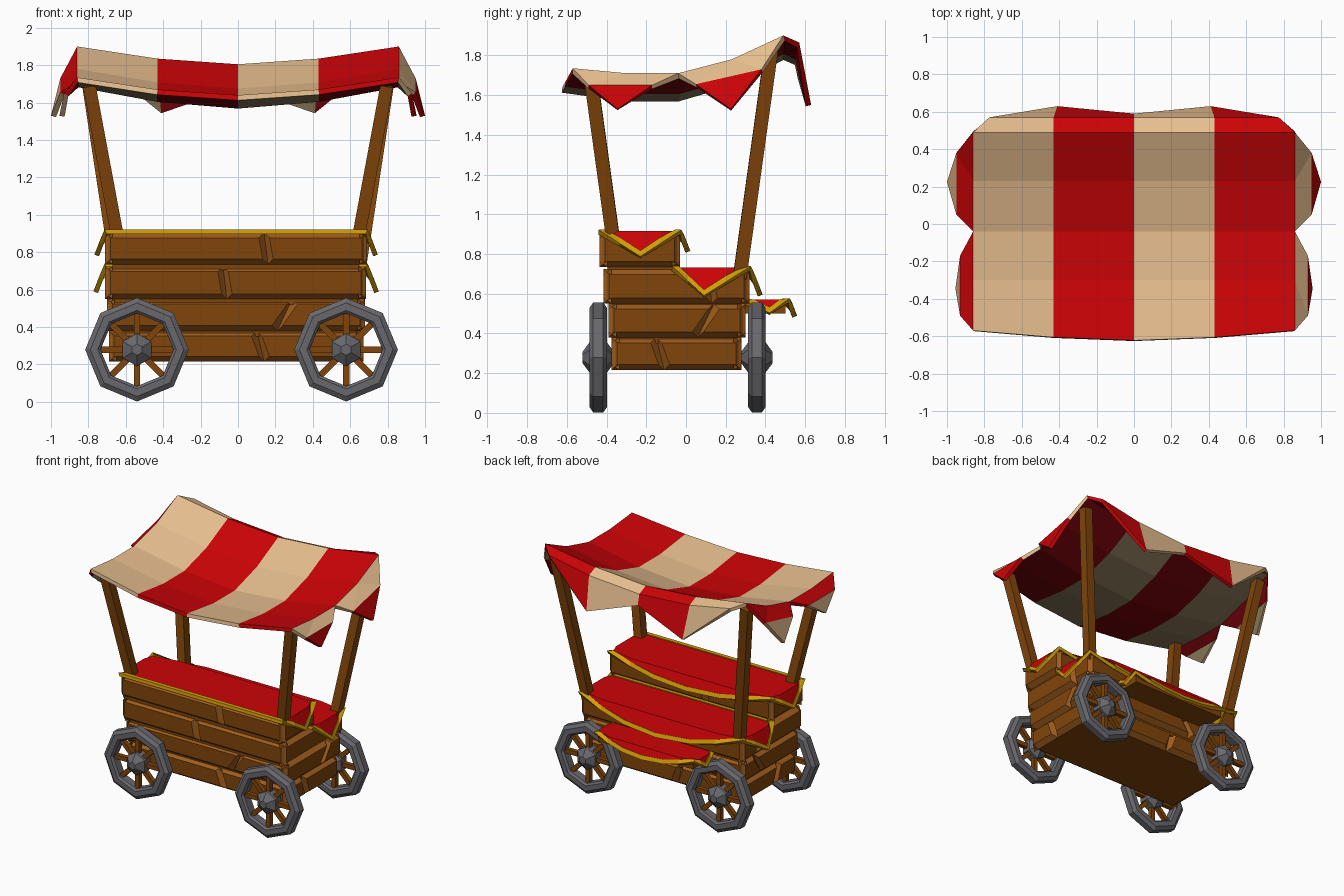
import bpy, bmesh, math
from mathutils import Vector

if "Cube" in bpy.data.objects:
    bpy.data.objects.remove(bpy.data.objects["Cube"])


def mat(name, r, g, b):
    m = bpy.data.materials.new(name)
    m.diffuse_color = (r, g, b, 1)
    m.use_nodes = True
    m.node_tree.nodes["Principled BSDF"].inputs["Base Color"].default_value = m.diffuse_color
    return m


WOOD = mat("brown wood", .22, .06, .003)
LIGHT = mat("worn light wood", .35, .11, .012)
RED = mat("red cloth", .6, .001, .002)
CREAM = mat("cream cloth", .82, .53, .28)
DARK_RED = mat("red cloth underside", .18, .001, .003)
DARK_CREAM = mat("cream cloth underside", .25, .19, .10)
GOLD = mat("gold trim", .66, .34, .002)
GREY = mat("grey iron", .14, .14, .155)


def build(name, verts, faces, mats, idx=None, thick=0, under=0, offset=-1):
    """Mesh object from points and faces; thick makes it a sheet with its top side outward."""
    bm = bmesh.new()
    vs = [bm.verts.new(v) for v in verts]
    for i, f in enumerate(faces):
        bm.faces.new([vs[k] for k in f]).material_index = idx[i] if idx else 0
    bmesh.ops.remove_doubles(bm, verts=bm.verts, dist=1e-4)
    bmesh.ops.delete(bm, geom=[v for v in bm.verts if not v.link_faces], context='VERTS')
    bmesh.ops.recalc_face_normals(bm, faces=bm.faces)
    if thick and sum(f.normal.z * f.calc_area() for f in bm.faces) < 0:
        bmesh.ops.reverse_faces(bm, faces=bm.faces)
    me = bpy.data.meshes.new(name)
    bm.to_mesh(me)
    bm.free()
    for m in mats:
        me.materials.append(m)
    ob = bpy.data.objects.new(name, me)
    bpy.context.collection.objects.link(ob)
    if thick:
        s = ob.modifiers.new("thickness", 'SOLIDIFY')
        s.thickness, s.offset, s.material_offset = thick, offset, under
    return ob


HEX = [(0, 3, 2, 1), (4, 5, 6, 7), (0, 1, 5, 4), (1, 2, 6, 5), (2, 3, 7, 6), (3, 0, 4, 7)]


def box(name, x0, x1, y0, y1, z0, z1, m=WOOD):
    v = [(x, y, z) for z in (z0, z1) for x, y in ((x0, y0), (x1, y0), (x1, y1), (x0, y1))]
    return build(name, v, HEX, [m])


def beam(name, a, b, w, m=WOOD, side=Vector((0, 1, 0))):
    """Square bar from a to b."""
    a, b = Vector(a), Vector(b)
    u = side.cross(b - a).normalized() * w / 2
    t = (b - a).cross(u).normalized() * w / 2
    v = [p + i * u + j * t for p in (a, b) for i, j in ((-1, -1), (1, -1), (1, 1), (-1, 1))]
    return build(name, v, HEX, [m])


# --- Body: four rows of bevelled planks around solid cores
D, B = .04, .028


def plank(name, origin, u, n, ends, z0, z1):
    """Plank with worn light bevels; ends = (left low, left high, right low, right high)."""
    a, b, c, d = ends
    base = ((a, z0), (c, z0), (d, z1), (b, z1))
    face = ((a + B, z0 + B), (c - B, z0 + B), (d - B, z1 - B), (b + B, z1 - B))
    v = [origin + u * s + Vector((0, 0, z)) - n * D for s, z in base]
    v += [origin + u * s + Vector((0, 0, z)) for s, z in face]
    build(name, v, HEX, [WOOD, LIGHT], [0, 0, 1, 1, 1, 1])


ROWS = [  # z0, z1, x0, x1, y0, y1, front break, side break, slant
    (.215, .38, -.69, .67, -.375, .28, .12, -.13, .02),
    (.38, .55, -.70, .68, -.39, .30, .25, .10, -.04),
    (.55, .725, -.71, .685, -.415, .32, -.07, .12, .01),
    (.735, .905, -.71, .69, -.435, -.03, .15, None, .01)]
for r, (z0, z1, x0, x1, y0, y1, bx, by, sl) in enumerate(ROWS):
    box(f"body_core_{r}", x0 + D, x1 - D, y0 + D, y1 - D, z0 - (.03 if r else 0), z1)
    X, Y = Vector((1, 0, 0)), Vector((0, 1, 0))
    for side, origin, u, n, lo, hi, br in (
            ("front", Y * y0, X, -Y, x0, x1, bx), ("back", Y * y1, X, Y, x0, x1, -bx),
            ("right", X * x1, Y, X, y0, y1, by), ("left", X * x0, Y, -X, y0, y1, by)):
        if br is None:
            plank(f"plank_{side}_{r}", origin, u, n, (lo, lo, hi, hi), z0, z1)
        else:
            plank(f"plank_{side}_{r}_a", origin, u, n, (lo, lo, br + sl, br - sl), z0, z1)
            plank(f"plank_{side}_{r}_b", origin, u, n, (br + sl, br - sl, hi, hi), z0, z1)
box("shelf_board", -.41, .40, .27, .50, .50, .555)


# --- Cloth covers with a thicker gold hem
def drape(name, xc, hx, y0, y1, z, side_len, back_len, ym, w=.032):
    pts = []  # edge x, edge y, outward x, outward y, hanging length
    xs = [-1, -.7, -.4, 0, .4, .7, 1]
    yk = [(y0, 0), ((y0 + ym) / 2, .5), (ym, 1), ((ym + y1) / 2, .5), (y1, 0)]
    for s in (-1, 1):
        pts.append((xc + s * hx, y0, s, -1, 0))
    for y, f in yk[1:-1]:
        pts.append((xc + hx, y, 1, 0, side_len * f))
    for t in xs[::-1]:
        pts.append((xc + t * hx, y1, int(t), 1, back_len * (1 - t * t)))
    for y, f in yk[-2:0:-1]:
        pts.append((xc - hx, y, -1, 0, side_len * f))

    def at(p, d):
        k = d if d < 0 else d * .36
        return (p[0] + p[2] * k, p[1] + p[3] * k, z - max(d, 0) * .93)
    n = len(pts)
    verts = []
    for fn in (lambda l: -w, lambda l: min(0, l - w), lambda l: l - w, lambda l: l):
        verts += [at(p, fn(p[4])) for p in pts]
    cloth, hem = [tuple(range(n))], []
    for k in range(3):
        for i in range(n):
            j = (i + 1) % n
            f = []
            for q in (k * n + i, k * n + j, k * n + n + j, k * n + n + i):
                if all((Vector(verts[q]) - Vector(verts[e])).length > 2e-4 for e in f):
                    f.append(q)
            if len(f) > 2:
                (hem if k == 2 else cloth).append(tuple(f))
    build(name, verts, cloth, [RED], None, .015)
    build(name + "_gold_hem", verts, hem, [GOLD], None, .026, 0, -.4)


drape("upper_cloth", -.01, .70, -.44, -.025, .915, .14, .11, -.23)
drape("lower_cloth", -.01, .70, -.07, .325, .732, .155, .15, .09)
drape("shelf_cloth", -.01, .43, .27, .52, .570, .075, .09, .42)

# --- Posts
for s, n in ((-1, "left"), (1, "right")):
    beam(f"front_post_{n}", (s * .64, -.365, .86), (s * .795, -.48, 1.69), .068)
    beam(f"back_post_{n}", (s * .645, .27, .68), (s * .82, .43, 1.83), .068)

# --- Canopy: sagging striped sheet with pointed flaps, darker underneath
XS = [-.86, -.43, 0, .43, .86]
DROP = [0, .065, .095, .065, 0]
SECT = [(-.57, 1.735, 1), (-.30, 1.71, 1.2), (-.04, 1.71, 1.2), (.23, 1.78, 1.1), (.49, 1.9, 1)]
V, F, I = [], [], []


def vert(x, y, z):
    V.append((x, y, z))
    return len(V) - 1


def face(f, m):
    F.append(f)
    I.append(m)


grid = [[vert(x, y - (DROP[i] * .55 if j == 0 else 0), z - DROP[i] * sag) for i, x in enumerate(XS)]
        for j, (y, z, sag) in enumerate(SECT)]
for j in range(4):
    for i in range(4):
        face((grid[j][i], grid[j][i + 1], grid[j + 1][i + 1], grid[j + 1][i]), i % 2)
# back flap with two points
fold = [vert(x * (.9 if abs(x) > .5 else 1), .57, 1.865 - DROP[i]) for i, x in enumerate(XS)]
hem = [fold[0], vert(-.41, .63, 1.55), vert(0, .59, 1.69), vert(.41, .63, 1.55), fold[4]]
for i in range(4):
    face((grid[4][i], grid[4][i + 1], fold[i + 1], fold[i]), i % 2)
    low = [fold[i], fold[i + 1], hem[i + 1], hem[i]]
    face(tuple(dict.fromkeys(low)), i % 2)
# side flaps: two points on each side, tips in the next stripe colour
for s in (-1, 1):
    for j, xo, xt, (ya, za), (yb, zb), yt in ((0, .93, .955, (-.49, 1.65), (-.17, 1.65), -.345),
                                              (2, .95, 1.0, (.05, 1.655), (.38, 1.73), .225)):
        e = [grid[j + k][0 if s < 0 else 4] for k in range(3)]
        a, b, t = vert(s * xo, ya, za), vert(s * xo, yb, zb), vert(s * xt, yt, 1.53)
        strip = 1 if s < 0 else 0
        face((e[0], a, e[1]), strip)
        face((e[1], a, b), strip)
        face((e[1], b, e[2]), strip)
        face((a, t, b), 1 - strip)
build("canopy", V, F, [CREAM, RED, DARK_CREAM, DARK_RED], I, .028, 2)


# --- Wheels: eight-sided rim, eight spokes, six-sided hub
def lathe(name, profile, n, c, m, closed):
    k = len(profile)
    v = [(c[0] + r * math.sin(a), c[1] + y, c[2] + r * math.cos(a))
         for a in (2 * math.pi * i / n for i in range(n)) for r, y in profile]
    f = [(i * k + p, i * k + (p + 1) % k, (i + 1) % n * k + (p + 1) % k, (i + 1) % n * k + p)
         for i in range(n) for p in range(k if closed else k - 1)]
    if not closed:
        f += [tuple(i * k for i in range(n)), tuple(i * k + k - 1 for i in range(n))]
    build(name, v, f, [m])


RIM = [(.195, -.03), (.21, -.044), (.25, -.044), (.277, -.025),
       (.277, .025), (.25, .044), (.21, .044), (.195, .03)]
HUB = [(.03, -.078), (.088, -.035), (.088, .035), (.03, .078)]
for y, fb in ((-.442, "front"), (.357, "back")):
    for x, lr in ((-.54, "left"), (.578, "right")):
        c = Vector((x, y, .279))
        lathe(f"{fb}_{lr}_wheel_rim", RIM, 8, c, GREY, True)
        lathe(f"{fb}_{lr}_wheel_hub", HUB, 6, c, GREY, False)
        for i in range(8):
            d = Vector((math.sin(i * math.pi / 4), 0, math.cos(i * math.pi / 4)))
            beam(f"{fb}_{lr}_wheel_spoke_{i}", c + d * .06, c + d * .205, .034)
